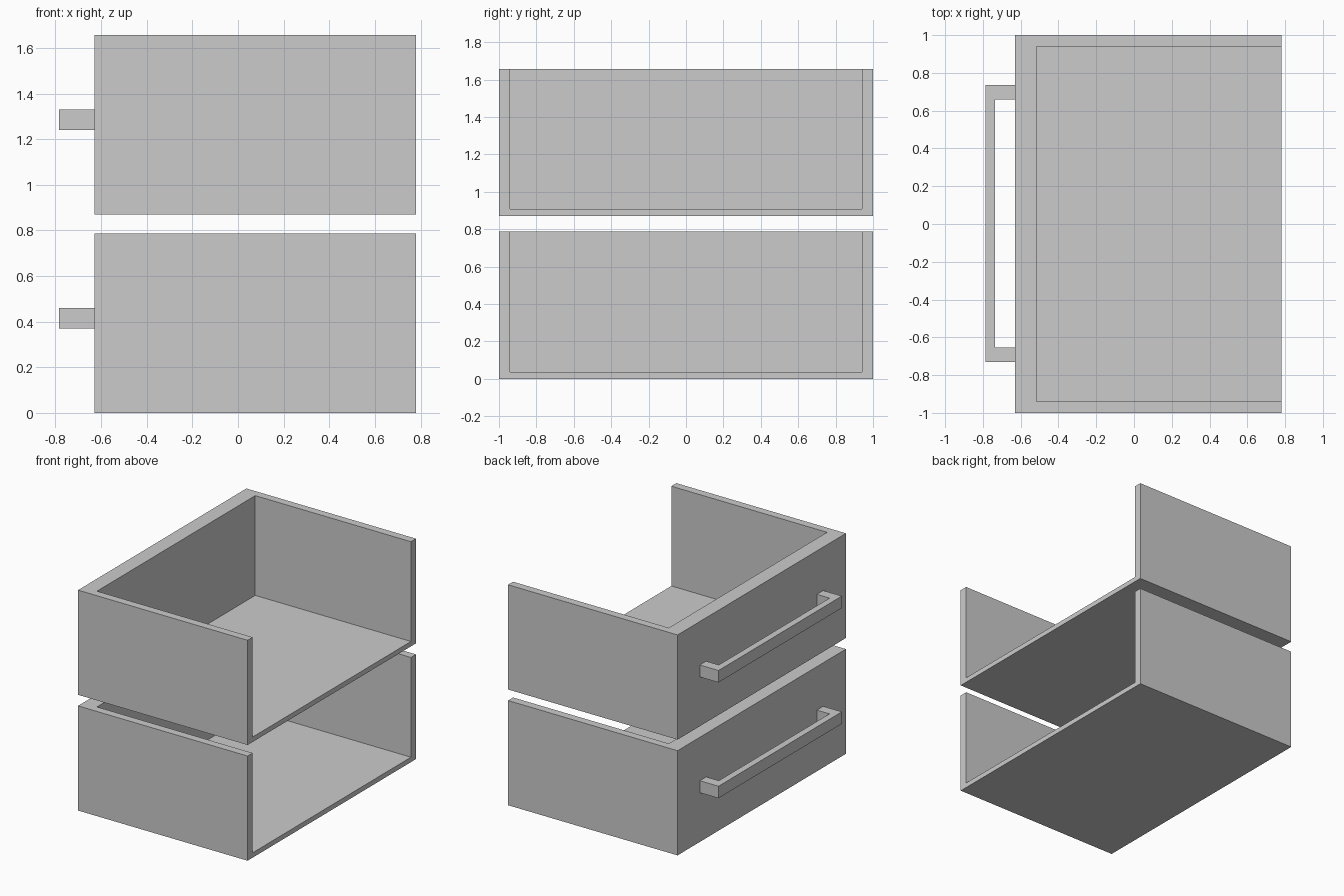
import bpy
import bmesh

if "Cube" in bpy.data.objects:
    bpy.data.objects.remove(bpy.data.objects["Cube"])

FRONT, BACK, HALF = -0.63, 0.78, 1.0   # drawer extents in x and half width in y
HEIGHT, STEP = 0.787, 0.87             # drawer height and stacking pitch


def prism(name, profile, z0, z1):
    """Extrude an xy outline from z0 up to z1."""
    bm = bmesh.new()
    face = bm.faces.new([bm.verts.new((x, y, z0)) for x, y in profile])
    out = bmesh.ops.extrude_face_region(bm, geom=[face])
    for v in out["geom"]:
        if isinstance(v, bmesh.types.BMVert):
            v.co.z = z1
    bmesh.ops.recalc_face_normals(bm, faces=bm.faces)
    mesh = bpy.data.meshes.new(name)
    bm.to_mesh(mesh)
    bm.free()
    obj = bpy.data.objects.new(name, mesh)
    bpy.context.collection.objects.link(obj)
    return obj


def rect(x0, x1, half):
    return [(x0, -half), (x1, -half), (x1, half), (x0, half)]


for level, label in enumerate(("lower", "upper")):
    z = level * STEP

    # Drawer body, hollowed out and left open at the top and back
    body = prism(label + "_drawer", rect(FRONT, BACK, HALF), z, z + HEIGHT)
    cutter = prism(label + "_cavity_cutter", rect(-0.515, BACK + 0.2, 0.94),
                   z + 0.037, z + HEIGHT + 0.2)
    cutter.hide_render = True
    cutter.display_type = 'WIRE'
    cut = body.modifiers.new("cavity", 'BOOLEAN')
    cut.operation = 'DIFFERENCE'
    cut.solver = 'EXACT'
    cut.object = cutter

    # U-shaped pull handle on the drawer face
    prism(label + "_handle",
          [(FRONT, 0.735), (-0.785, 0.735), (-0.785, -0.73), (FRONT, -0.73),
           (FRONT, -0.655), (-0.735, -0.655), (-0.735, 0.66), (FRONT, 0.66)],
          z + 0.37, z + 0.46)
